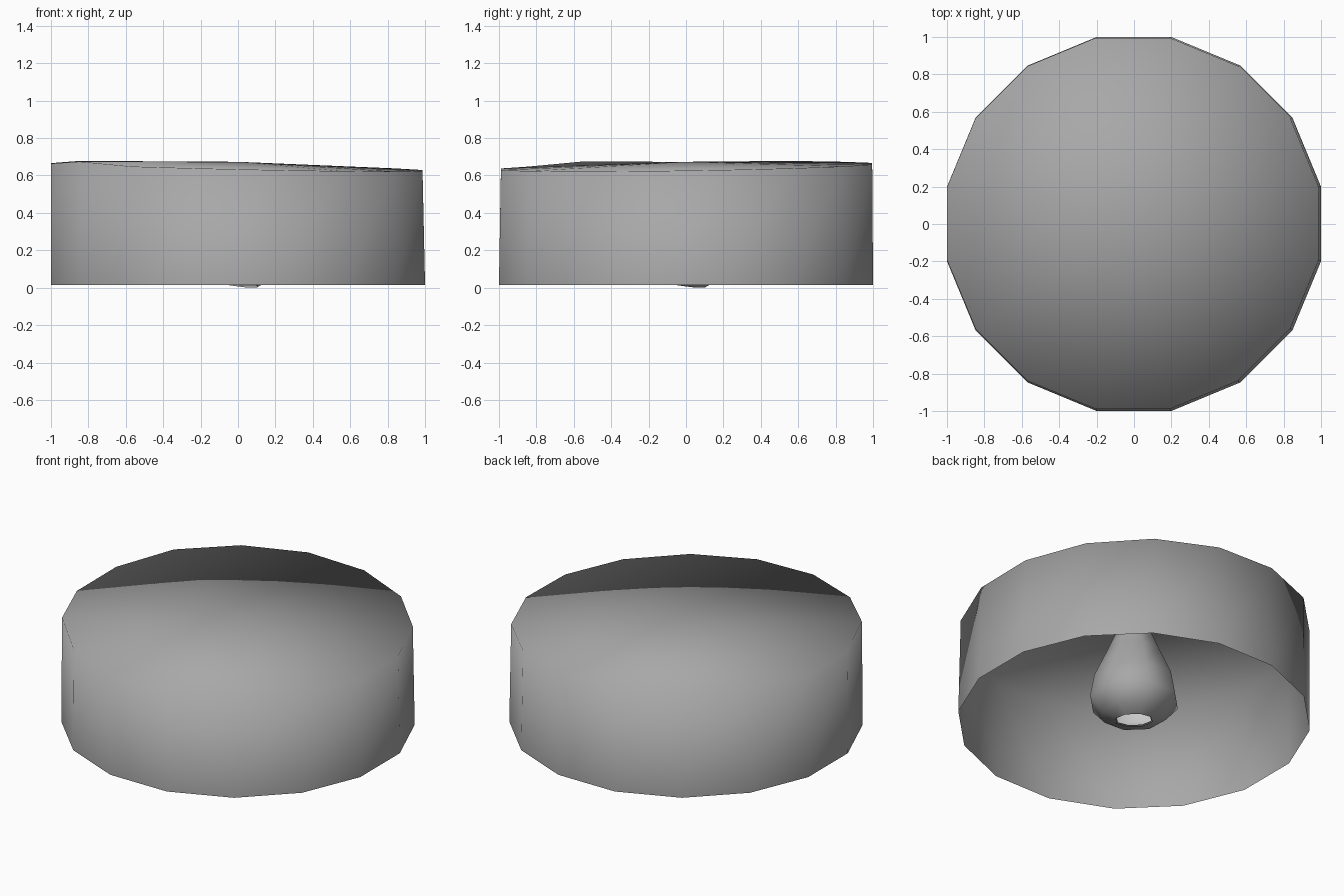
import bpy, bmesh
from math import cos, sin, pi

if "Cube" in bpy.data.objects:
    bpy.data.objects.remove(bpy.data.objects["Cube"])


def material(name, v):
    mat = bpy.data.materials.new(name)
    mat.diffuse_color = (v, v, v, 1)
    mat.use_nodes = True
    mat.node_tree.nodes["Principled BSDF"].inputs["Base Color"].default_value = mat.diffuse_color
    return mat


def ring(bm, n, r, z, cx=0.0, cy=0.0, slope=(0.0, 0.0)):
    """Ring of vertices whose height may lean in x and y."""
    out = []
    for i in range(n):
        a = 2 * pi * (i + 0.5) / n
        x, y = r * cos(a), r * sin(a)
        out.append(bm.verts.new((x + cx, y + cy, z + slope[0] * x + slope[1] * y)))
    return out


def bridge(bm, a, b):
    n = len(a)
    for i in range(n):
        bm.faces.new((a[i], a[(i + 1) % n], b[(i + 1) % n], b[i]))


def finish(bm, name, mat):
    me = bpy.data.meshes.new(name)
    for f in bm.faces:
        f.smooth = True
    bm.to_mesh(me)
    bm.free()
    ob = bpy.data.objects.new(name, me)
    ob.data.materials.append(mat)
    bpy.context.collection.objects.link(ob)
    return ob


grey = material("shade_grey", 0.39)
pale = material("pale_glass", 1.0)

# Open-bottomed drum shade, sixteen sides, with a slightly leaning top
bm = bmesh.new()
low = ring(bm, 16, 1.0196, 0.015)
top = ring(bm, 16, 1.012, 0.648, -0.006, 0.003, (-0.022, 0.015))
for i, z in ((6, 0.678), (7, 0.666), (8, 0.664), (9, 0.674)):   # uneven left rim
    top[i].co.z = z
bridge(bm, low, top)
centre = bm.verts.new((0, 0, 0.673))
for i in range(16):
    bm.faces.new((top[i], top[(i + 1) % 16], centre))
finish(bm, "lamp_shade", grey)

# Pear-shaped lamp holder hanging from the ceiling, open at its tilted lower end
tilt = (-0.13, -0.13)
profile = [(0.11, 0.02), (0.19, 0.05), (0.265, 0.14),
           (0.24, 0.28), (0.16, 0.46), (0.11, 0.58), (0.09, 0.665)]


def pear(name, points, inset, mat):
    bm = bmesh.new()
    rings = [ring(bm, 8, r - inset, z + inset,
                  slope=tilt if z < 0.03 else (-0.03, -0.03) if z < 0.1 else (0, 0))
             for r, z in points]
    for a, b in zip(rings, rings[1:]):
        bridge(bm, a, b)
    finish(bm, name, mat)


pear("lamp_holder", profile, 0.0, grey)
# Pale lining seen through the opening
pear("holder_lining", profile[:4], 0.006, pale)
